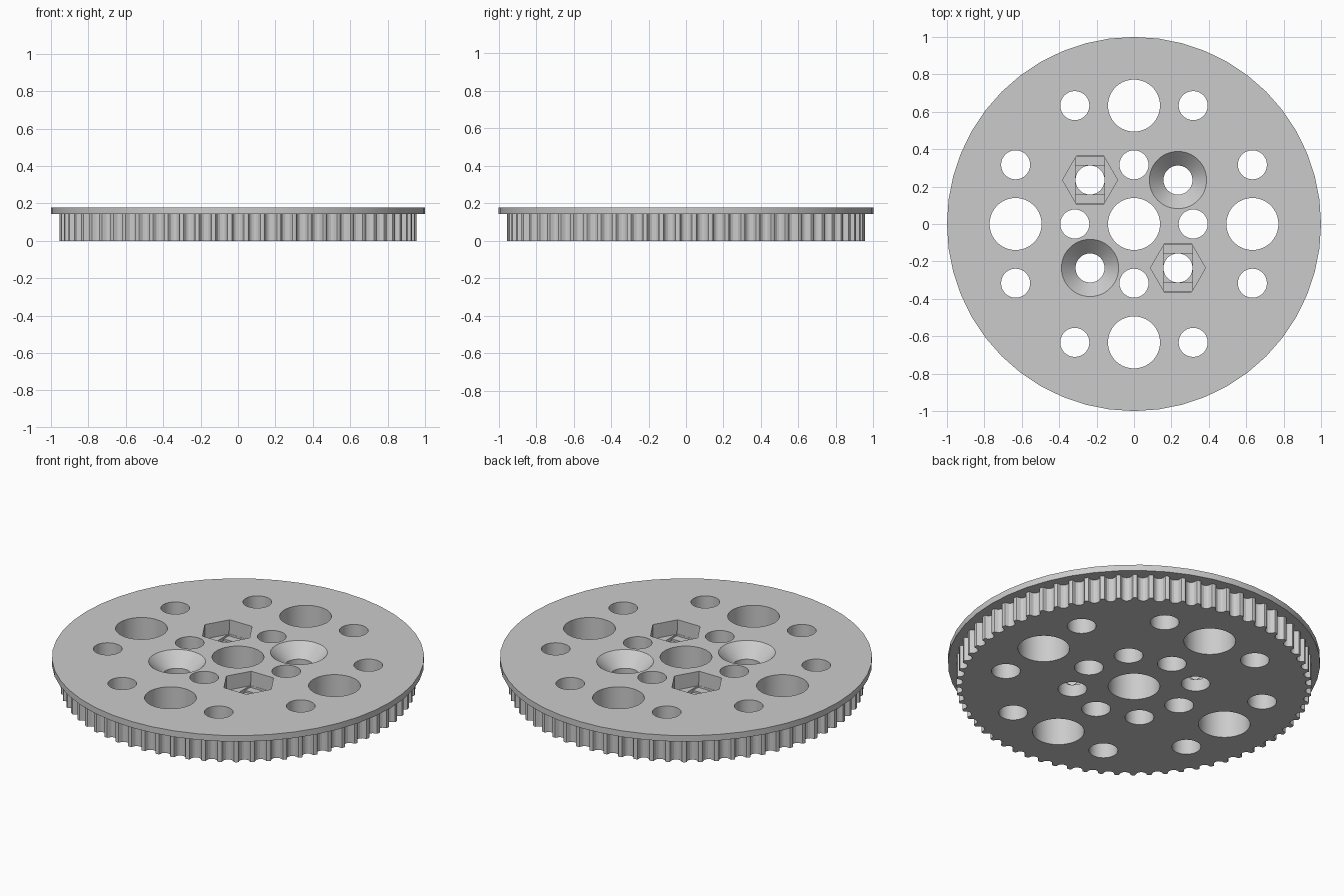
import bpy, bmesh, math

if "Cube" in bpy.data.objects:
    bpy.data.objects.remove(bpy.data.objects["Cube"])

TEETH, OUTER_R = 68, 0.955
RIM_Z, TOP = 0.143, 0.179
HOLE_R, BIG_R = 0.0775, 0.139
STEP, BOLT = 0.3165, 0.235

grey = bpy.data.materials.new("light_grey")
grey.use_nodes = True
color = (0.6, 0.6, 0.6, 1)
grey.diffuse_color = color
grey.node_tree.nodes["Principled BSDF"].inputs["Base Color"].default_value = color


def polygon(sides, radius, center=(0, 0), start=0.0):
    return [(center[0] + radius * math.cos(start + math.tau * i / sides),
             center[1] + radius * math.sin(start + math.tau * i / sides))
            for i in range(sides)]


def box(center, hx, hy):
    x, y = center
    return [(x - hx, y - hy), (x + hx, y - hy), (x + hx, y + hy), (x - hx, y + hy)]


def loft(bm, sections):
    """Closed solid through (outline, z) sections with equal point counts."""
    rings = [[bm.verts.new((x, y, z)) for x, y in outline] for outline, z in sections]
    n = len(rings[0])
    bm.faces.new(rings[0][::-1])
    bm.faces.new(rings[-1])
    for low, high in zip(rings, rings[1:]):
        for i in range(n):
            j = (i + 1) % n
            bm.faces.new((low[i], low[j], high[j], high[i]))


def solid(name, parts):
    bm = bmesh.new()
    for sections in parts:
        loft(bm, sections)
    mesh = bpy.data.meshes.new(name)
    bm.to_mesh(mesh)
    bm.free()
    mesh.materials.append(grey)
    ob = bpy.data.objects.new(name, mesh)
    bpy.context.collection.objects.link(ob)
    return ob


def prism(outline, z0, z1):
    return [(outline, z0), (outline, z1)]


def combine(target, tool, operation):
    tool.hide_render = True
    mod = target.modifiers.new(tool.name, 'BOOLEAN')
    mod.operation, mod.solver, mod.object = operation, 'EXACT', tool
    bpy.context.view_layer.objects.active = target
    bpy.ops.object.modifier_apply(modifier=mod.name)
    bpy.data.objects.remove(tool)


# Toothed body: rounded belt grooves around the rim (half width, depth)
half = [(0.0378, 0), (0.0328, 0.0017), (0.0303, 0.0058), (0.0277, 0.0153),
        (0.0229, 0.0241), (0.0126, 0.0316)]
groove = [(-w, d) for w, d in half] + [(0, 0.0342)] + [(w, d) for w, d in half[::-1]]
outline = []
for t in range(TEETH):
    a = math.tau * t / TEETH
    for w, d in groove:
        r = OUTER_R - d
        b = a + w / OUTER_R
        outline.append((r * math.cos(b), r * math.sin(b)))
pulley = solid("toothed_pulley", [prism(outline, 0, RIM_Z + 0.015)])

# Belt flange
combine(pulley, solid("flange", [prism(polygon(48, 1), RIM_Z, TOP)]), 'UNION')

# Through holes: centre, then a pattern repeated on four sides
holes = [((0, 0), BIG_R)]
for k in range(4):
    c, s = round(math.cos(k * math.pi / 2)), round(math.sin(k * math.pi / 2))
    for x, y, r in ((2 * STEP, 0, BIG_R), (2 * STEP, STEP, HOLE_R),
                    (2 * STEP, -STEP, HOLE_R), (STEP, 0, HOLE_R)):
        holes.append(((c * x - s * y, s * x + c * y), r))
nuts = [(-BOLT, BOLT), (BOLT, -BOLT)]
holes += [(p, HOLE_R) for p in nuts]
combine(pulley, solid("hole_cutters", [prism(polygon(64, r, p), -0.1, 0.3)
                                       for p, r in holes]), 'DIFFERENCE')

# Countersunk bolt holes
sinks = []
for p in ((BOLT, BOLT), (-BOLT, -BOLT)):
    narrow = polygon(64, HOLE_R, p)
    sinks.append([(narrow, -0.1), (narrow, TOP - 0.076),
                  (polygon(64, 0.153, p), TOP), (polygon(64, 0.153, p), 0.3)])
combine(pulley, solid("countersink_cutters", sinks), 'DIFFERENCE')

# Hexagonal nut pockets with a slot and a square step below
FLOOR = TOP - 0.085
side = HOLE_R + 0.0005
combine(pulley, solid("nut_cutters", [prism(polygon(6, 0.147, p), FLOOR, 0.3)
                                      for p in nuts]), 'DIFFERENCE')
combine(pulley, solid("slot_cutters", [prism(box(p, side, 0.126), FLOOR - 0.011, FLOOR + 0.02)
                                       for p in nuts]), 'DIFFERENCE')
combine(pulley, solid("square_cutters", [prism(box(p, side, side), FLOOR - 0.022, FLOOR + 0.02)
                                         for p in nuts]), 'DIFFERENCE')

# Smooth round walls, keep edges sharp
bpy.ops.object.select_all(action='DESELECT')
pulley.select_set(True)
bpy.context.view_layer.objects.active = pulley
bpy.ops.object.shade_smooth_by_angle(angle=math.radians(20))
